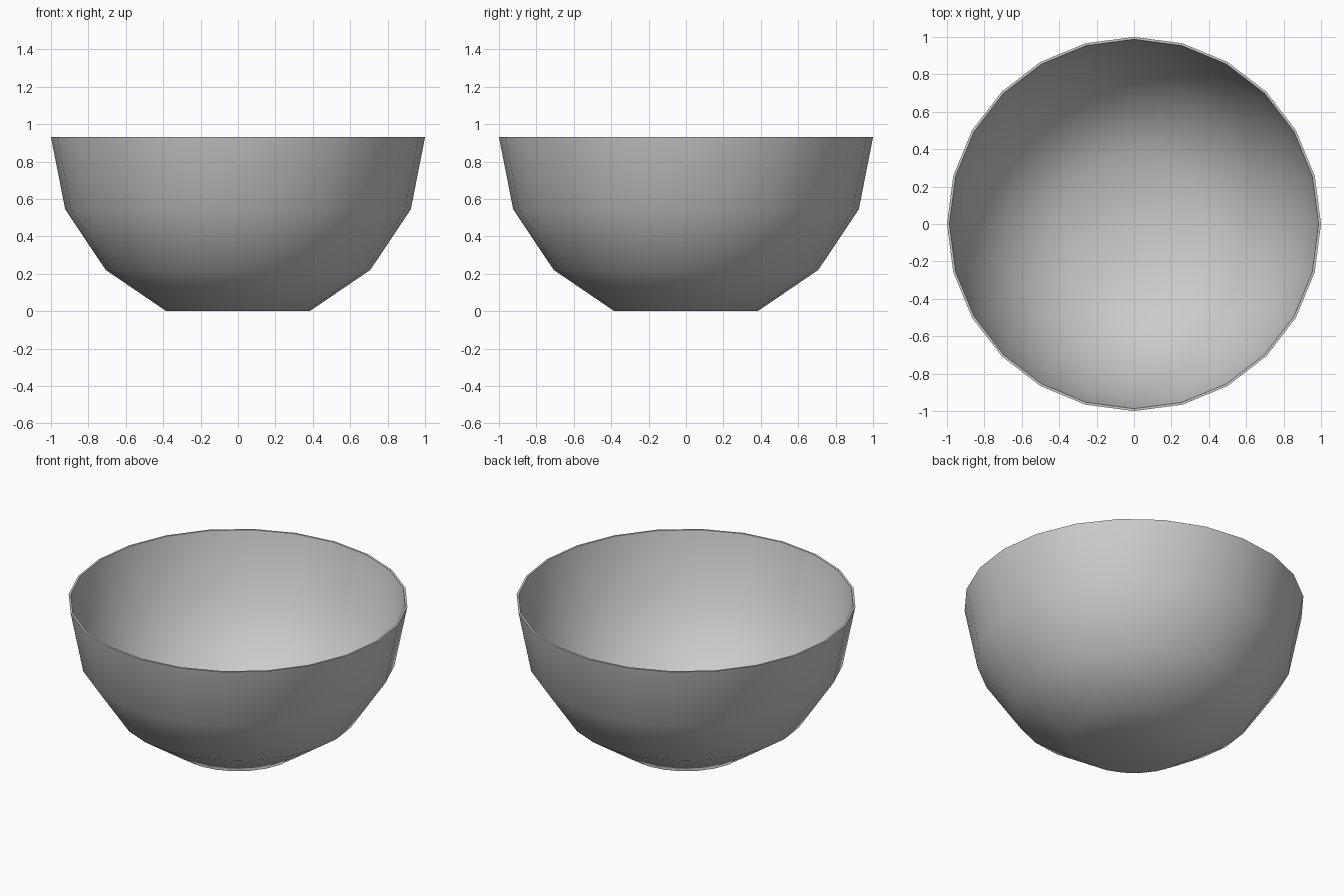
import bpy, bmesh, math

if "Cube" in bpy.data.objects:
    bpy.data.objects.remove(bpy.data.objects["Cube"])

SIDES = 24
THICKNESS = 0.013

# Outer profile from base to rim: (radius, height)
profile = [(0.383, 0.0), (0.707, 0.22), (0.924, 0.545), (1.0, 0.93)]

bm = bmesh.new()
rings = []
for r, z in profile:
    rings.append([bm.verts.new((r * math.cos(math.tau * i / SIDES),
                                r * math.sin(math.tau * i / SIDES), z))
                  for i in range(SIDES)])

# Flat base as a fan, then the wall bands
centre = bm.verts.new((0, 0, 0))
for i in range(SIDES):
    j = (i + 1) % SIDES
    bm.faces.new((centre, rings[0][j], rings[0][i]))
    for low, high in zip(rings, rings[1:]):
        bm.faces.new((low[i], low[j], high[j], high[i]))

mesh = bpy.data.meshes.new("bowl")
bm.to_mesh(mesh)
bm.free()
bowl = bpy.data.objects.new("bowl", mesh)
bpy.context.collection.objects.link(bowl)

# Thin wall, grown inwards
shell = bowl.modifiers.new("wall_thickness", 'SOLIDIFY')
shell.thickness = THICKNESS
shell.offset = -1
bpy.context.view_layer.objects.active = bowl
bowl.select_set(True)
bpy.ops.object.modifier_apply(modifier=shell.name)

# Smooth body with a crisp rim, rim kept level
for v in bowl.data.vertices:
    if v.co.z > 0.9:
        v.co.z = 0.93
bpy.ops.object.shade_smooth_by_angle(angle=math.radians(60))
